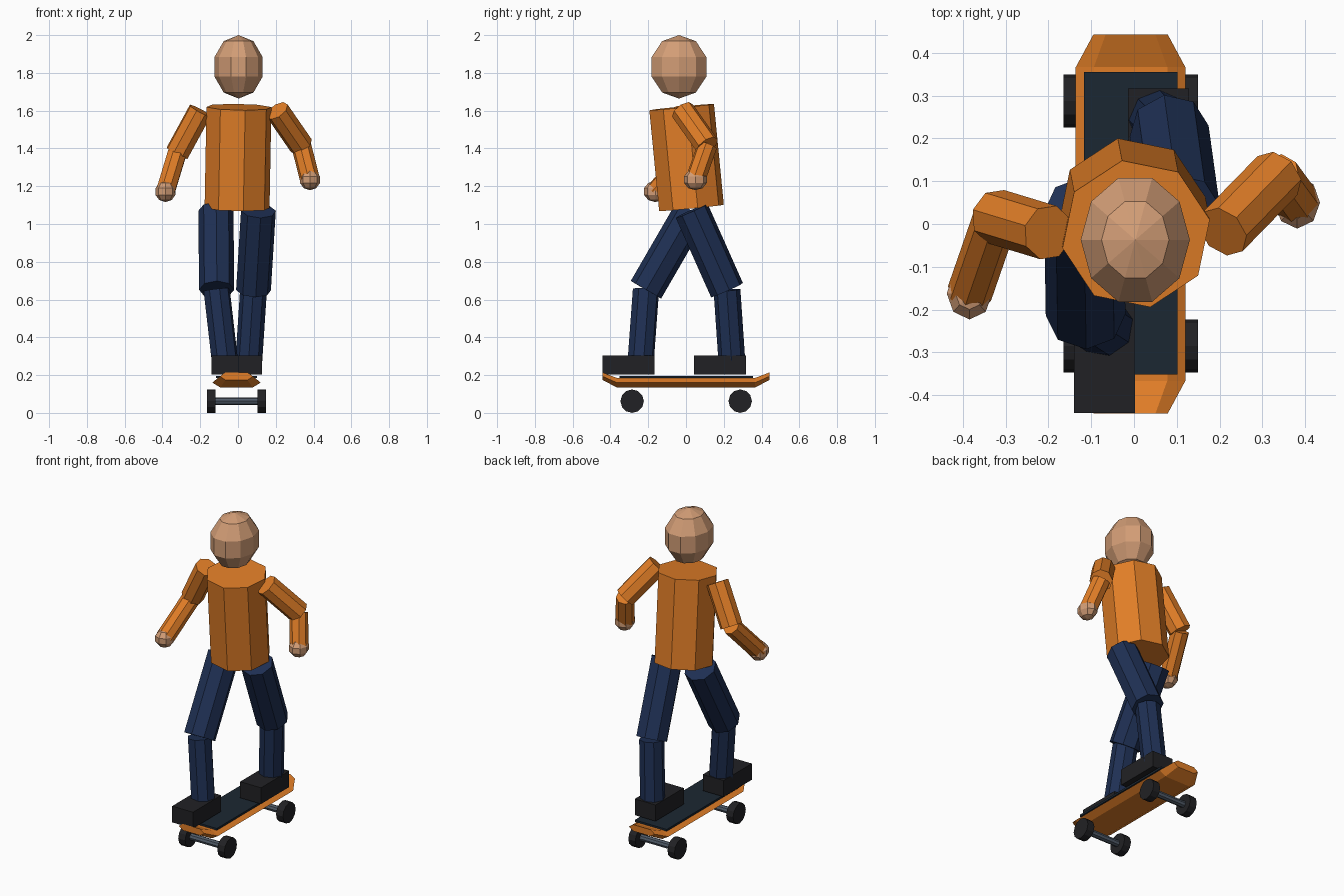
import bpy, bmesh
from math import radians
from mathutils import Vector, Matrix

if "Cube" in bpy.data.objects:
    bpy.data.objects.remove(bpy.data.objects["Cube"])


def material(name, rgb):
    """Material from a display (sRGB) colour."""
    m = bpy.data.materials.new(name)
    m.diffuse_color = (*[c ** 2.2 for c in rgb], 1)
    m.use_nodes = True
    m.node_tree.nodes["Principled BSDF"].inputs["Base Color"].default_value = m.diffuse_color
    return m


ORANGE = material("orange", (0.88, 0.49, 0.17))
NAVY = material("navy", (0.14, 0.20, 0.33))
SKIN = material("skin", (0.82, 0.61, 0.46))
BLACK = material("black", (0.15, 0.15, 0.16))
GRIP = material("grip", (0.13, 0.17, 0.21))
STEEL = material("steel", (0.32, 0.36, 0.41))
CX = -0.008  # board centre line


def finish(name, bm, mat):
    bmesh.ops.recalc_face_normals(bm, faces=bm.faces)
    me = bpy.data.meshes.new(name)
    bm.to_mesh(me)
    bm.free()
    me.materials.append(mat)
    ob = bpy.data.objects.new(name, me)
    bpy.context.collection.objects.link(ob)
    return ob


def rod(name, a, b, r, mat, sides=8):
    """Capped prism running from point a to point b."""
    a, b = Vector(a), Vector(b)
    rot = (b - a).to_track_quat('Z', 'Y').to_matrix().to_4x4()
    bm = bmesh.new()
    bmesh.ops.create_cone(bm, cap_ends=True, segments=sides, radius1=r, radius2=r,
                          depth=(b - a).length, matrix=Matrix.Translation((a + b) / 2) @ rot)
    return finish(name, bm, mat)


def ball(name, c, radii, segs, spin=0):
    bm = bmesh.new()
    m = Matrix.Translation(c) @ Matrix.Diagonal((*radii, 1)) @ Matrix.Rotation(radians(spin), 4, 'Z')
    bmesh.ops.create_uvsphere(bm, u_segments=segs, v_segments=5, radius=1, matrix=m)
    return finish(name, bm, SKIN)


def box(name, c, size, mat):
    bm = bmesh.new()
    bmesh.ops.create_cube(bm, size=1, matrix=Matrix.Translation(c) @ Matrix.Diagonal((*size, 1)))
    return finish(name, bm, mat)


# Deck: six-sided section lofted along y, narrowing and rising at both ends
bm = bmesh.new()
rings = []
for y, hw, z, h in ((-0.442, 0.087, 0.194, 0.02), (-0.366, 0.128, 0.16, 0.025),
                    (0.366, 0.128, 0.16, 0.025), (0.442, 0.087, 0.194, 0.02)):
    section = ((1, 0), (0.67, 1), (-0.67, 1), (-1, 0), (-0.67, -1), (0.67, -1))
    rings.append([bm.verts.new((CX + hw * u, y, z + h * v)) for u, v in section])
for p, q in zip(rings, rings[1:]):
    for i in range(6):
        j = (i + 1) % 6
        bm.faces.new((p[i], p[j], q[j], q[i]))
bm.faces.new(rings[0])
bm.faces.new(rings[-1])
finish("deck", bm, ORANGE)
box("grip_sheet", (CX, 0.002, 0.19), (0.218, 0.706, 0.012), GRIP)

# Axles and wheels
for end, y in (("front", -0.285), ("rear", 0.287)):
    rod(end + "_axle", (CX - 0.14, y, 0.062), (CX + 0.14, y, 0.062), 0.02, STEEL)
    for side, s in (("left", -1), ("right", 1)):
        rod(f"{end}_{side}_wheel", (CX + s * 0.11, y, 0.062), (CX + s * 0.157, y, 0.062),
            0.062, BLACK, 12)

# Torso and head
rod("torso", (-0.005, 0.029, 1.085), (0.005, -0.023, 1.619), 0.175, ORANGE)
ball("head", (0.003, -0.037, 1.832), (0.134, 0.16, 0.168), 10, 18)

# Legs and shoes: hip, knee, ankle
for side, hip, knee, ankle in (
        ("left", (-0.117, 0.03, 1.07), (-0.113, -0.212, 0.652), (-0.069, -0.24, 0.27)),
        ("right", (0.108, 0.03, 1.07), (0.082, 0.217, 0.65), (0.057, 0.243, 0.27))):
    rod(side + "_thigh", hip, knee, 0.093, NAVY)
    rod(side + "_calf", knee, ankle, 0.071, NAVY)
    box(side + "_shoe", (ankle[0], ankle[1] - 0.064, 0.254), (0.142, 0.275, 0.1), BLACK)

# Arms and hands: shoulder, elbow, hand
for side, shoulder, elbow, hand in (
        ("left", (-0.2, -0.02, 1.6), (-0.322, 0.017, 1.376), (-0.384, -0.162, 1.172)),
        ("right", (0.207, -0.018, 1.6), (0.335, 0.113, 1.415), (0.381, 0.05, 1.235))):
    rod(side + "_upper_arm", shoulder, elbow, 0.065, ORANGE)
    rod(side + "_forearm", elbow, hand, 0.053, ORANGE)
    ball(side + "_hand", hand, (0.056, 0.064, 0.056), 8)
